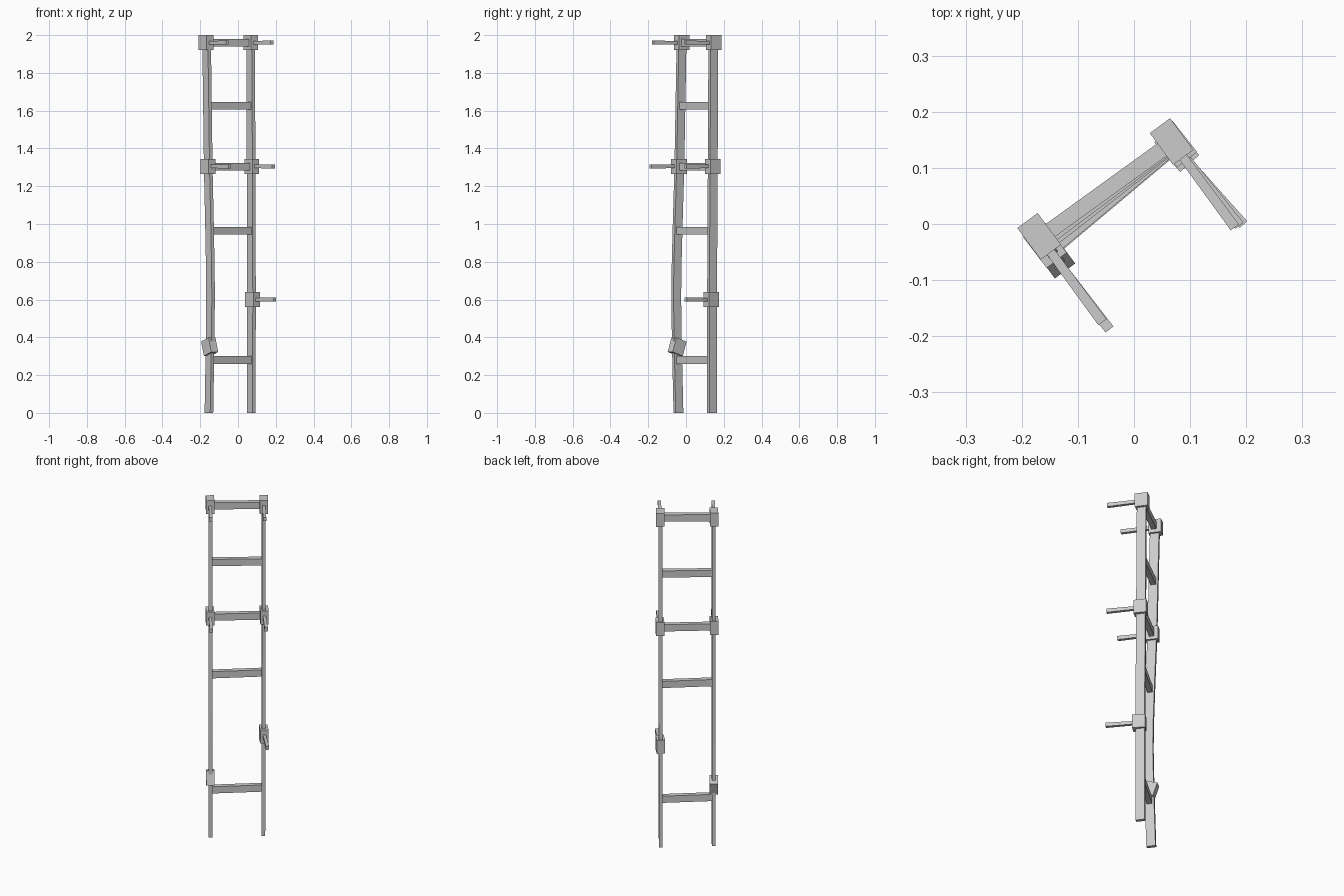
import bpy, bmesh
from math import radians
from mathutils import Vector, Matrix

if "Cube" in bpy.data.objects:
    bpy.data.objects.remove(bpy.data.objects["Cube"])

U = Vector((0.805, 0.593, 0))     # across the ladder
D = Vector((0.593, -0.805, 0))    # direction the pegs point
Z = Vector((0, 0, 1))


def loft(name, sections):
    """Solid through rectangular sections: (centre, half axis a, half axis b)."""
    bm = bmesh.new()
    rings = [[bm.verts.new(c + a * i + b * j) for i, j in ((-1, -1), (1, -1), (1, 1), (-1, 1))]
             for c, a, b in sections]
    for r, s in zip(rings, rings[1:]):
        for k in range(4):
            bm.faces.new((r[k], r[(k + 1) % 4], s[(k + 1) % 4], s[k]))
    bm.faces.new(rings[0][::-1])
    bm.faces.new(rings[-1])
    bmesh.ops.recalc_face_normals(bm, faces=bm.faces)
    me = bpy.data.meshes.new(name)
    bm.to_mesh(me)
    bm.free()
    ob = bpy.data.objects.new(name, me)
    bpy.context.collection.objects.link(ob)
    return ob


def sample(path, z):
    """Point of a post's centre line at height z."""
    for (z0, p), (z1, q) in zip(path, path[1:]):
        if z <= z1:
            return p.lerp(q, (z - z0) / (z1 - z0)) + Z * z
    return path[-1][1] + Z * z


# posts: the left one is bowed along the peg direction
base_l = Vector((-0.154, -0.040, 0))
bow = [(0, 0), (0.35, 0.010), (0.6, 0.0145), (0.75, 0.013), (1.0, 0.005), (1.3, -0.006), (1.995, -0.021)]
left = [(z, base_l + D * o) for z, o in bow]
right = [(0, Vector((0.070, 0.138, 0))), (0.6, Vector((0.0715, 0.138, 0))), (1.995, Vector((0.067, 0.145, 0)))]
for name, path in (("left_post", left), ("right_post", right)):
    loft(name, [(p + Z * z, U * 0.010, D * 0.025) for z, p in path])

# rungs between the posts
for i, z in enumerate((0.28, 0.965, 1.303, 1.625, 1.96)):
    loft(f"rung_{i + 1}", [(sample(left, z), D * 0.014, Z * 0.020),
                           (sample(right, z), D * 0.014, Z * 0.020)])


def bracket(name, c, yaw=0, tilt=0, peg=0.19):
    """Block clamped round a post, with an optional forward peg."""
    r = Matrix.Rotation(radians(yaw), 3, 'Z') @ Matrix.Rotation(radians(tilt), 3, U)
    u, d, z = r @ U, r @ D, r @ Z
    loft(name + "_bracket", [(c - z * 0.04, u * 0.0225, d * 0.035),
                             (c + z * 0.04, u * 0.0225, d * 0.035)])
    if peg:
        loft(name + "_peg", [(c + d * 0.02, u * 0.008, z * 0.009),
                             (c + d * peg, u * 0.009, z * 0.011)])


bracket("top_left", Vector((-0.169, -0.022, 1.96)))
bracket("middle_left", Vector((-0.159, -0.037, 1.305)), yaw=1)
bracket("top_right", Vector((0.067, 0.147, 1.96)))
bracket("middle_right", Vector((0.073, 0.142, 1.305)), yaw=2, peg=0.185)
bracket("lower_right", Vector((0.076, 0.134, 0.60)), yaw=5, peg=0.18)
# slipped bracket that has lost its peg
bracket("lower_left", Vector((-0.150, -0.047, 0.35)), tilt=-18, peg=0)
bpy.context.view_layer.update()
